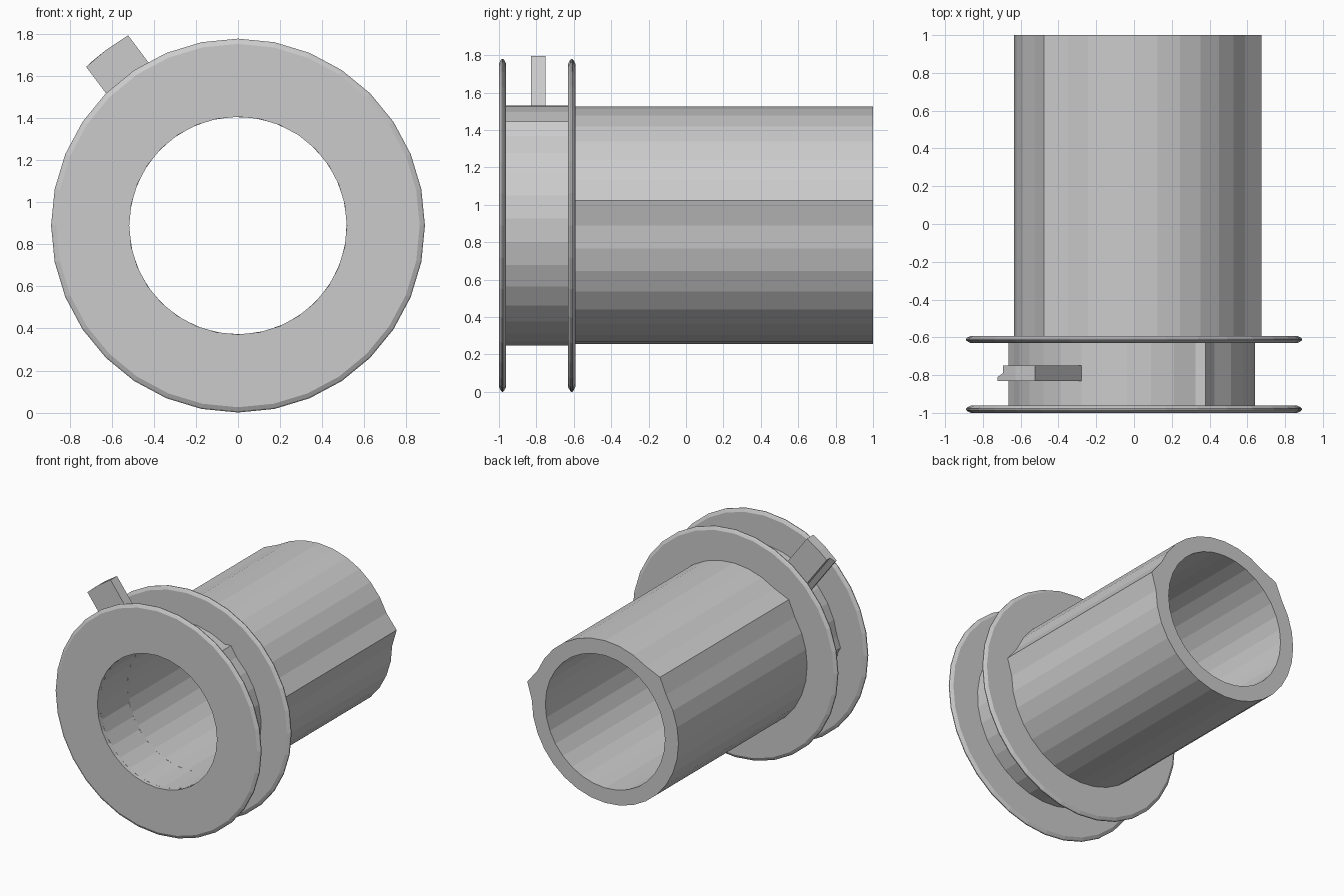
import bpy, bmesh, math

cube = bpy.data.objects.get("Cube")
if cube:
    bpy.data.objects.remove(cube)

AXIS_Z = 0.89   # height of the tube axis
BORE = 0.518
SIDES = 32
STEP = 360 / SIDES

grey = bpy.data.materials.new("plain grey")
grey.use_nodes = True
grey.diffuse_color = (0.6, 0.6, 0.6, 1)
grey.node_tree.nodes["Principled BSDF"].inputs["Base Color"].default_value = grey.diffuse_color


def finish(name, bm):
    bmesh.ops.recalc_face_normals(bm, faces=bm.faces)
    mesh = bpy.data.meshes.new(name)
    bm.to_mesh(mesh)
    bm.free()
    mesh.materials.append(grey)
    obj = bpy.data.objects.new(name, mesh)
    bpy.context.collection.objects.link(obj)
    return obj


def polar(angle, radius, y):
    a = math.radians(angle)
    return (radius * math.cos(a), y, AXIS_Z + radius * math.sin(a))


def bridge(bm, loops):
    """Join a closed sequence of equal rings with quads."""
    for a, b in zip(loops, loops[1:] + loops[:1]):
        n = len(a)
        for i in range(n):
            j = (i + 1) % n
            bm.faces.new((a[i], a[j], b[j], b[i]))


def lugged_tube(name, radius, start, lugs, y0, y1):
    """Faceted tube whose outside has pointed lugs at given angles."""
    points = [(start + STEP * i, radius) for i in range(SIDES)]
    points = [p for p in points if all(abs(p[0] - a) > 3 for a, r in lugs)]
    points = sorted(points + lugs)
    bm = bmesh.new()
    rings = [[bm.verts.new(polar(a, BORE if inner else r, y)) for a, r in points]
             for y, inner in ((y0, True), (y0, False), (y1, False), (y1, True))]
    bridge(bm, rings)
    return finish(name, bm)


def flange(name, y0, y1):
    """Flat ring with a rounded rim."""
    c = 0.01
    profile = [(BORE, y0), (0.865, y0), (0.884, y0 + c), (0.89, y0 + 1.6 * c),
               (0.89, y1 - 1.6 * c), (0.884, y1 - c), (0.865, y1), (BORE, y1)]
    bm = bmesh.new()
    rings = [[bm.verts.new(polar(STEP * i, r, y)) for i in range(SIDES)]
             for r, y in profile]
    bridge(bm, rings)
    return finish(name, bm)


# Long rear tube and short core between the flanges
lugged_tube("main_tube", 0.635, 0, [(11.25, 0.687), (135, 0.672)], -0.6, 1.0)
lugged_tube("flange_core", 0.642, 3.25, [(55.7, 0.674), (179.5, 0.665)], -0.97, -0.62)

# Two flanges
flange("front_flange", -1.0, -0.962)
flange("rear_flange", -0.63, -0.592)

# Key tab: radial bar with a stepped side and an arched end
section = [(-0.125, -0.83), (0, -0.83), (0.125, -0.83), (0.125, -0.81),
           (0.085, -0.79), (0.085, -0.75), (0, -0.75), (-0.125, -0.75)]
ux, uz = -0.6, 0.8
bm = bmesh.new()


def tab_ring(height):
    return [bm.verts.new((ux * height(v) - uz * v, y, AXIS_Z + uz * height(v) + ux * v))
            for v, y in section]


base = tab_ring(lambda v: 0.58)
end = tab_ring(lambda v: math.sqrt(1.046 ** 2 - v * v))
count = len(section)
for i in range(count):
    j = (i + 1) % count
    bm.faces.new((base[i], base[j], end[j], end[i]))
for ring in (base, end):
    bm.faces.new((ring[0], ring[1], ring[6], ring[7]))
    bm.faces.new(ring[1:7])
finish("key_tab", bm)
